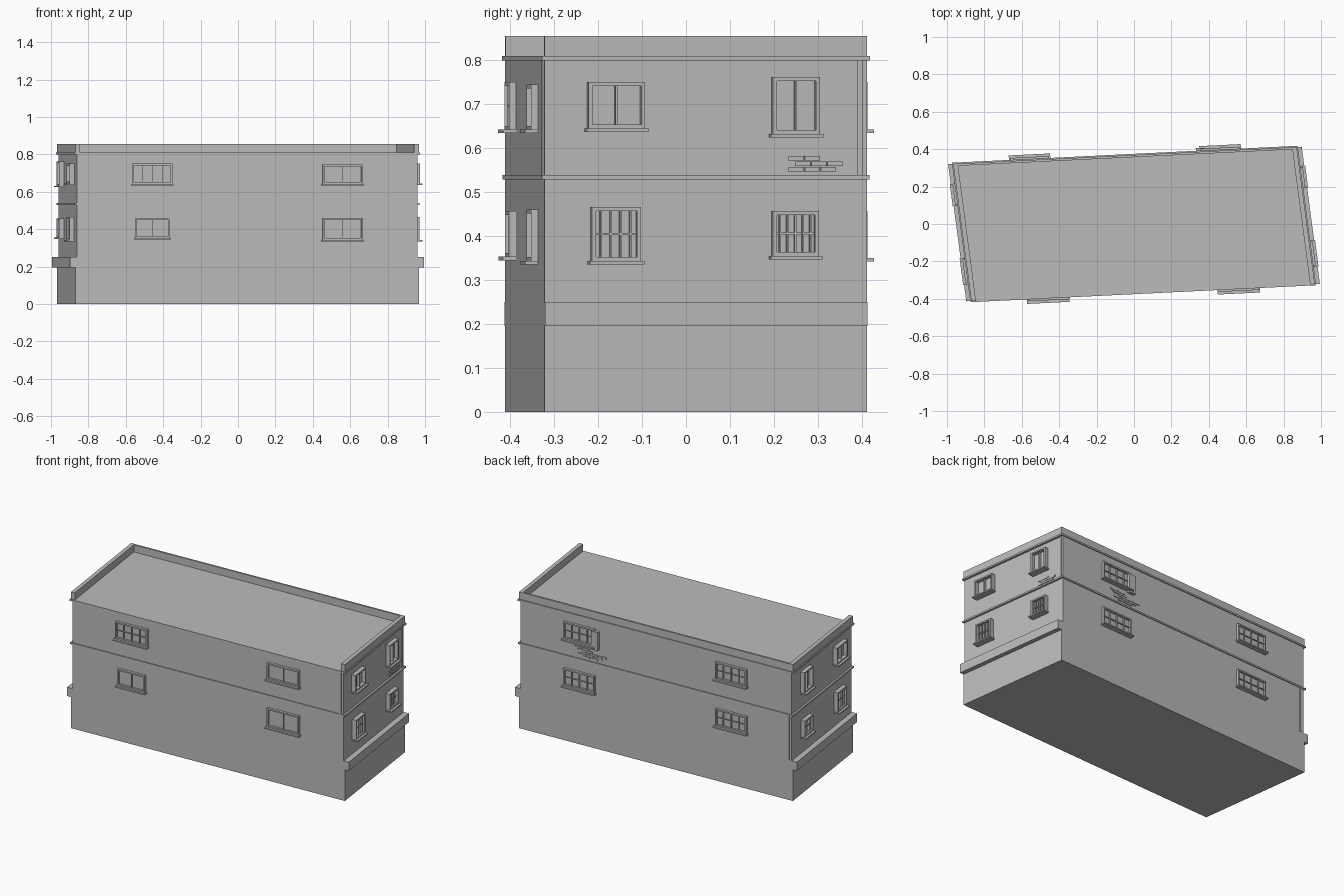
import bpy, bmesh
from math import sqrt
from mathutils import Vector, Matrix

cube = bpy.data.objects.get("Cube")
if cube:
    bpy.data.objects.remove(cube, do_unlink=True)

grey = bpy.data.materials.new("plaster_grey")
grey.use_nodes = True
grey.diffuse_color = (0.5, 0.5, 0.5, 1)
grey.node_tree.nodes["Principled BSDF"].inputs["Base Color"].default_value = (0.5, 0.5, 0.5, 1)

# Skewed footprint: long axis U, short axis V
U = Vector((1.837, 0.09, 0)).normalized()
V = Vector((-0.097, 0.734, 0)).normalized()
HU, HV = 0.9195, 0.37
UP = Vector((0, 0, 1))
SKEW = Matrix((U, V, UP)).transposed().to_4x4()


def boxes(name, items, matrix):
    """One object from boxes given as (x0, x1, y0, y1, z0, z1) in a local frame."""
    bm = bmesh.new()
    for x0, x1, y0, y1, z0, z1 in items:
        made = bmesh.ops.create_cube(bm, size=1)["verts"]
        for v in made:
            v.co = Vector((x1 if v.co.x > 0 else x0,
                           y1 if v.co.y > 0 else y0,
                           z1 if v.co.z > 0 else z0))
    bmesh.ops.transform(bm, matrix=matrix, verts=bm.verts)
    bmesh.ops.recalc_face_normals(bm, faces=bm.faces)
    mesh = bpy.data.meshes.new(name)
    bm.to_mesh(mesh)
    bm.free()
    mesh.materials.append(grey)
    obj = bpy.data.objects.new(name, mesh)
    bpy.context.collection.objects.link(obj)
    return obj


def slab(name, end_out, long_out, z0, z1):
    u, v = HU + end_out, HV + long_out
    return boxes(name, [(-u, u, -v, v, z0, z1)], SKEW)


# Main masses and string courses
INSET = 0.008
slab("ground_floor", 0, 0, 0, 0.22)
slab("upper_floors", -INSET, 0, 0.22, 0.81)
slab("middle_band", 0.004, 0.006, 0.529, 0.539)
slab("roof_band", 0.006, 0.006, 0.80, 0.81)

# Ledges on the short ends, parapet on three sides
for side, s in (("left", 1), ("right", -1)):
    a, b = sorted((s * (HU - 0.02), s * (HU + 0.027)))
    boxes(side + "_ledge", [(a, b, -HV, HV, 0.195, 0.25)], SKEW)
    a, b = sorted((s * (HU - 0.025), s * HU))
    boxes(side + "_parapet", [(a, b, -HV, HV, 0.81, 0.855)], SKEW)
boxes("back_parapet", [(-HU, HU, HV - 0.012, HV, 0.81, 0.855)], SKEW)


def wall_frame(tangent, origin):
    """Local x along the wall, local -y outward, local z up."""
    inward = UP.cross(tangent)
    return Matrix.Translation(origin) @ Matrix((tangent, inward, UP)).transposed().to_4x4()


WALLS = {
    "front": wall_frame(U, -HV * V),
    "back": wall_frame(-U, HV * V),
    "left": wall_frame(V, (HU - INSET) * U),
    "right": wall_frame(-V, -(HU - INSET) * U),
}


def window(name, wall, centre, width, z0, z1, columns, rows, depth):
    """Protruding frame with glazing bars, a pane and a sill."""
    t, bar = 0.009, 0.004
    x0, x1 = centre - width / 2, centre + width / 2
    items = [(x0, x0 + t, -depth, 0, z0, z1), (x1 - t, x1, -depth, 0, z0, z1),
             (x0 + t, x1 - t, -depth, 0, z1 - t, z1), (x0 + t, x1 - t, -depth, 0, z0, z0 + t)]
    for i in range(1, columns):
        x = x0 + width * i / columns
        items.append((x - bar / 2, x + bar / 2, -depth * 0.7, 0, z0 + t, z1 - t))
    for j in range(1, rows):
        z = z0 + (z1 - z0) * j / rows
        items.append((x0 + t, x1 - t, -depth * 0.6, 0, z - bar / 2, z + bar / 2))
    boxes(name, items, WALLS[wall])
    boxes(name + "_pane", [(x0 + t, x1 - t, -0.003, 0, z0 + t, z1 - t)], WALLS[wall])
    boxes(name + "_sill", [(x0 - 0.006, x1 + 0.006, -depth - 0.014, 0, z0 - 0.008, z0)], WALLS[wall])


# Long walls: wide windows
LONG = 0.016
window("front_upper_window_a", "front", -0.508, 0.215, 0.642, 0.75, 4, 2, LONG)
window("front_upper_window_b", "front", 0.512, 0.215, 0.642, 0.745, 2, 1, LONG)
window("front_lower_window_a", "front", -0.508, 0.185, 0.353, 0.457, 2, 1, LONG)
window("front_lower_window_b", "front", 0.512, 0.215, 0.343, 0.46, 2, 1, LONG)
for floor, z0, z1 in (("lower", 0.35, 0.457), ("upper", 0.643, 0.75)):
    for tag, c in (("a", -0.51), ("b", 0.51)):
        window(f"back_{floor}_window_{tag}", "back", c, 0.21, z0, z1, 4, 2, LONG)
boxes("back_open_sash", [(-0.425, -0.38, -0.02, 0, 0.625, 0.74)], WALLS["back"])

# Short walls: narrower windows, the two ends mirror each other
SHORT = 0.026
for wall, s in (("left", 1), ("right", -1)):
    window(wall + "_wide_window", wall, -0.207 * s, 0.13, 0.645, 0.75, 2, 1, SHORT)
    window(wall + "_tall_window", wall, 0.205 * s, 0.108, 0.632, 0.762, 2, 1, SHORT)
    window(wall + "_barred_window_a", wall, -0.208 * s, 0.113, 0.343, 0.466, 5, 2, SHORT)
    window(wall + "_barred_window_b", wall, 0.204 * s, 0.106, 0.355, 0.457, 6, 2, SHORT)


# Patches of exposed brick
def bricks(name, wall, x, z, length, height, rows):
    items = []
    for row, (shift, count) in enumerate(rows):
        for i in range(count):
            a = x + (shift + i) * length
            b = z + row * height
            items.append((a, a + length * 0.94, -0.005, 0, b, b + height * 0.85))
    boxes(name, items, WALLS[wall])


bricks("left_bricks", "left", 0.19, 0.547, 0.037, 0.0125, ((0, 3), (0.4, 3), (0, 2)))
bricks("back_bricks", "back", -0.55, 0.552, 0.055, 0.0125,
       ((1, 2), (0.5, 3), (1, 3), (0.3, 2), (0, 2)))

# Corner strips
for name, wall, x, z0, z1 in (("front_corner_strip", "front", HU - 0.036, 0.539, 0.80),
                              ("back_corner_strip", "back", HU - 0.036, 0.25, 0.529),
                              ("left_corner_strip", "left", HV - 0.022, 0.539, 0.80)):
    boxes(name, [(x, x + 0.012, -0.005, 0, z0, z1)], WALLS[wall])
